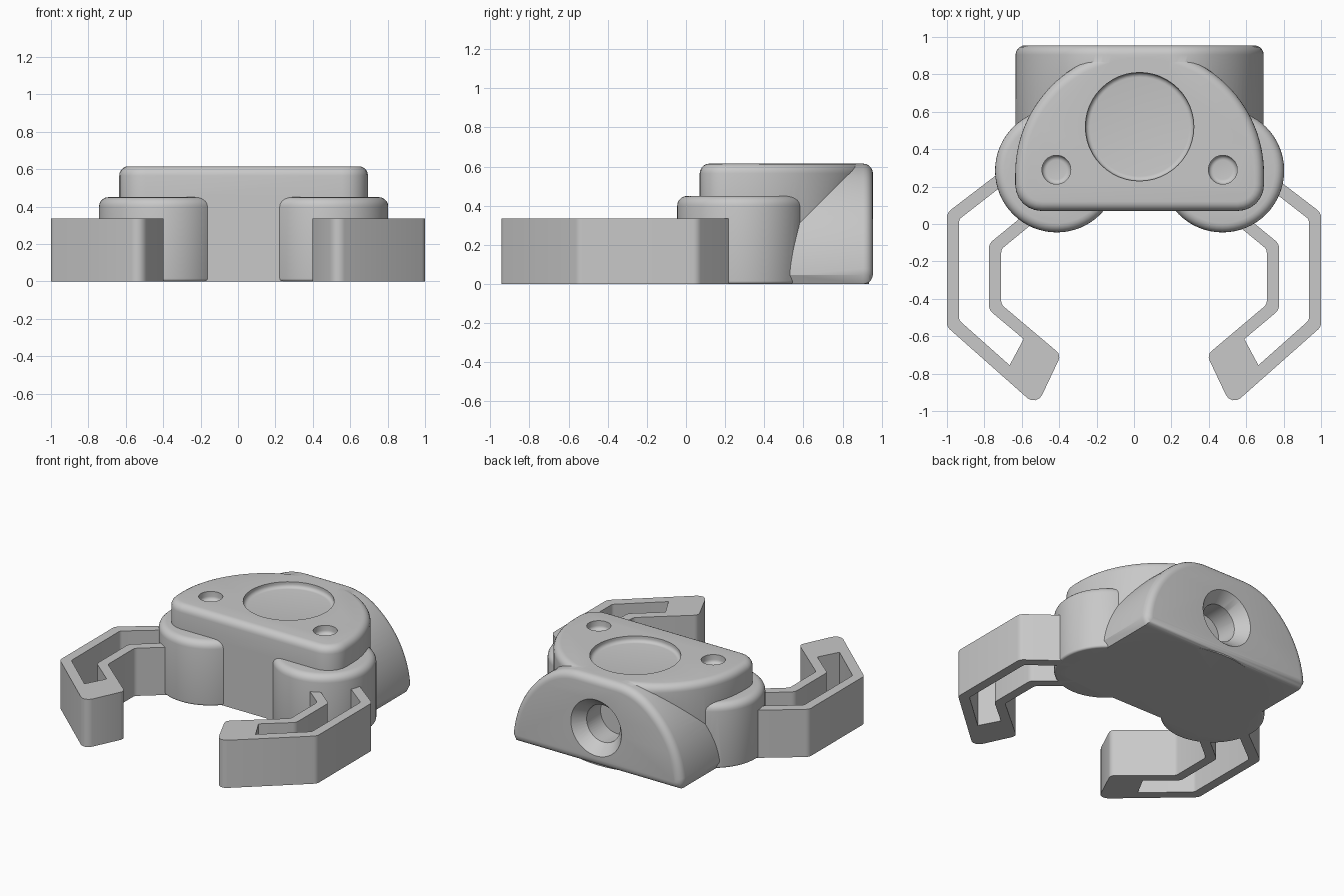
import bpy, bmesh, math
from mathutils import Vector, Matrix

cube = bpy.data.objects.get("Cube")
if cube:
    bpy.data.objects.remove(cube, do_unlink=True)

grey = bpy.data.materials.new("light_grey")
grey.use_nodes = True
COLOUR = (0.58, 0.58, 0.58, 1)
grey.diffuse_color = COLOUR
grey.node_tree.nodes["Principled BSDF"].inputs["Base Color"].default_value = COLOUR

CX = 0.03      # body centre line
TOP = 0.615    # body height
R = 0.665      # body half width


def arc(cx, cy, r, start, end, steps):
    """Points on a circle, angles in degrees."""
    angles = [math.radians(start + (end - start) * i / steps) for i in range(steps + 1)]
    return [(cx + r * math.cos(a), cy + r * math.sin(a)) for a in angles]


def fillet(corners, steps=6):
    """Round each (x, y, radius) corner of a closed outline."""
    out = []
    for i, (x, y, r) in enumerate(corners):
        p = Vector((x, y))
        if not r:
            out.append((x, y))
            continue
        a = (Vector(corners[i - 1][:2]) - p).normalized()
        b = (Vector(corners[(i + 1) % len(corners)][:2]) - p).normalized()
        half = a.angle(b) / 2
        centre = p + (a + b).normalized() * (r / math.sin(half))
        v0 = p + a * (r / math.tan(half)) - centre
        v1 = p + b * (r / math.tan(half)) - centre
        for k in range(steps + 1):
            t = k / steps
            spoke = v0 * math.sin((1 - t) * (math.pi / 2 - half)* 2) + v1 * math.sin(t * (math.pi / 2 - half) * 2)
            out.append(tuple(centre + spoke.normalized() * r))
    return out


def prism(name, outline, height, matrix=None, top_round=0, bottom_round=0):
    """Extrude an outline upward, rounding its rims, then place it."""
    bm = bmesh.new()
    base = bm.faces.new([bm.verts.new((x, y, 0)) for x, y in outline])
    new = bmesh.ops.extrude_face_region(bm, geom=[base])["geom"]
    bmesh.ops.translate(bm, verts=[g for g in new if isinstance(g, bmesh.types.BMVert)],
                        vec=(0, 0, height))
    for z, width in ((height, top_round), (0, bottom_round)):
        if width:
            rim = [e for e in bm.edges if all(abs(v.co.z - z) < 1e-5 for v in e.verts)]
            bmesh.ops.bevel(bm, geom=rim, offset=width, segments=5, profile=0.5,
                            affect='EDGES', clamp_overlap=True)
    if matrix:
        bm.transform(matrix)
    bmesh.ops.recalc_face_normals(bm, faces=bm.faces)
    mesh = bpy.data.meshes.new(name)
    bm.to_mesh(mesh)
    bm.free()
    mesh.materials.append(grey)
    obj = bpy.data.objects.new(name, mesh)
    bpy.context.collection.objects.link(obj)
    return obj


def activate(obj):
    bpy.ops.object.select_all(action='DESELECT')
    obj.select_set(True)
    bpy.context.view_layer.objects.active = obj


def combine(obj, other, operation):
    """Apply a boolean and discard the helper."""
    mod = obj.modifiers.new("boolean", 'BOOLEAN')
    mod.operation, mod.solver, mod.object = operation, 'EXACT', other
    activate(obj)
    bpy.ops.object.modifier_apply(modifier=mod.name)
    bpy.data.objects.remove(other, do_unlink=True)


def smooth(obj):
    activate(obj)
    bpy.ops.object.shade_smooth_by_angle(angle=math.radians(32))


# Main body: a rounded half disc with a flat front
front = [(x + CX, y) for x, y in fillet([(-R, 0.27, 0), (-R, 0.07, 0.14),
                                         (R, 0.07, 0.14), (R, 0.27, 0)])]
back = arc(CX, 0.27, R, 0, 180, 56)[1:-1]
body = prism("body", front + back, TOP, top_round=0.05)

# Shoulder drums
for side in (-1, 1):
    drum = prism("shoulder", arc(CX + side * 0.443, 0.285, 0.33, 0, 360, 64)[:-1], 0.45,
                 top_round=0.05, bottom_round=0.015)
    combine(body, drum, 'UNION')

# Rear dome, extruded toward the back, its crown eased into the flat top
crown = 0.4
lift = TOP - crown
meet = math.degrees(math.asin(lift / (R - crown)))
shift = math.sqrt((R - crown) ** 2 - lift ** 2)
right_half = ([(R - 0.025, 0)] + arc(0, 0, R, 4, meet, 18)
              + arc(shift, lift, crown, meet, 90, 12)[1:])
dome_outline = right_half + [(-x, z) for x, z in reversed(right_half)]
to_back = Matrix(((-1, 0, 0, CX), (0, 0, 1, 0), (0, 1, 0, 0), (0, 0, 0, 1)))
dome = prism("rear_dome", dome_outline, 0.505, Matrix.Translation((0, 0.45, 0)) @ to_back,
             top_round=0.05)
combine(body, dome, 'UNION')

# Top recesses: one large, two small
for x, y, r, depth in ((CX, 0.52, 0.29, 0.04),
                       (CX - 0.445, 0.29, 0.077, 0.06), (CX + 0.445, 0.29, 0.077, 0.06)):
    cutter = prism("recess_cutter", arc(x, y, r, 0, 360, 48)[:-1], 0.2,
                   Matrix.Translation((0, 0, TOP - depth)), bottom_round=0.025)
    combine(body, cutter, 'DIFFERENCE')

# Rear countersunk hole
bore = prism("bore_cutter", arc(0, 0.27, 0.13, 0, 360, 48)[:-1], 0.5,
             Matrix.Translation((0, 0.72, 0)) @ to_back)
combine(body, bore, 'DIFFERENCE')
cone_mesh = bmesh.new()
bmesh.ops.create_cone(cone_mesh, cap_ends=True, segments=48, radius1=0.13, radius2=0.23,
                      depth=0.12, matrix=Matrix.Translation((CX, 0.935, 0.27))
                      @ Matrix.Rotation(-math.pi / 2, 4, 'X'))
mesh = bpy.data.meshes.new("countersink_cutter")
cone_mesh.to_mesh(mesh)
cone_mesh.free()
mesh.materials.append(grey)
sink = bpy.data.objects.new("countersink_cutter", mesh)
bpy.context.collection.objects.link(sink)
combine(body, sink, 'DIFFERENCE')
smooth(body)

# Claws: hollow bent arms closed at the tip
claw = [(0.66, 0.32, 0), (1, 0.06, 0.05), (1, -0.55, 0.05), (0.52, -0.975, 0.05),
        (0.39, -0.7, 0.04), (0.71, -0.43, 0.04), (0.71, -0.135, 0.04), (0.46, 0.07, 0),
        (0.50, 0.12, 0), (0.775, -0.105, 0.05), (0.775, -0.46, 0.05), (0.59, -0.615, 0),
        (0.665, -0.755, 0), (0.935, -0.515, 0.03), (0.935, 0.025, 0.03), (0.62, 0.27, 0)]
for name, side in (("left_claw", 1), ("right_claw", -1)):
    outline = [(x * side, y) for x, y in fillet(claw, 4)]
    smooth(prism(name, outline, 0.335))
